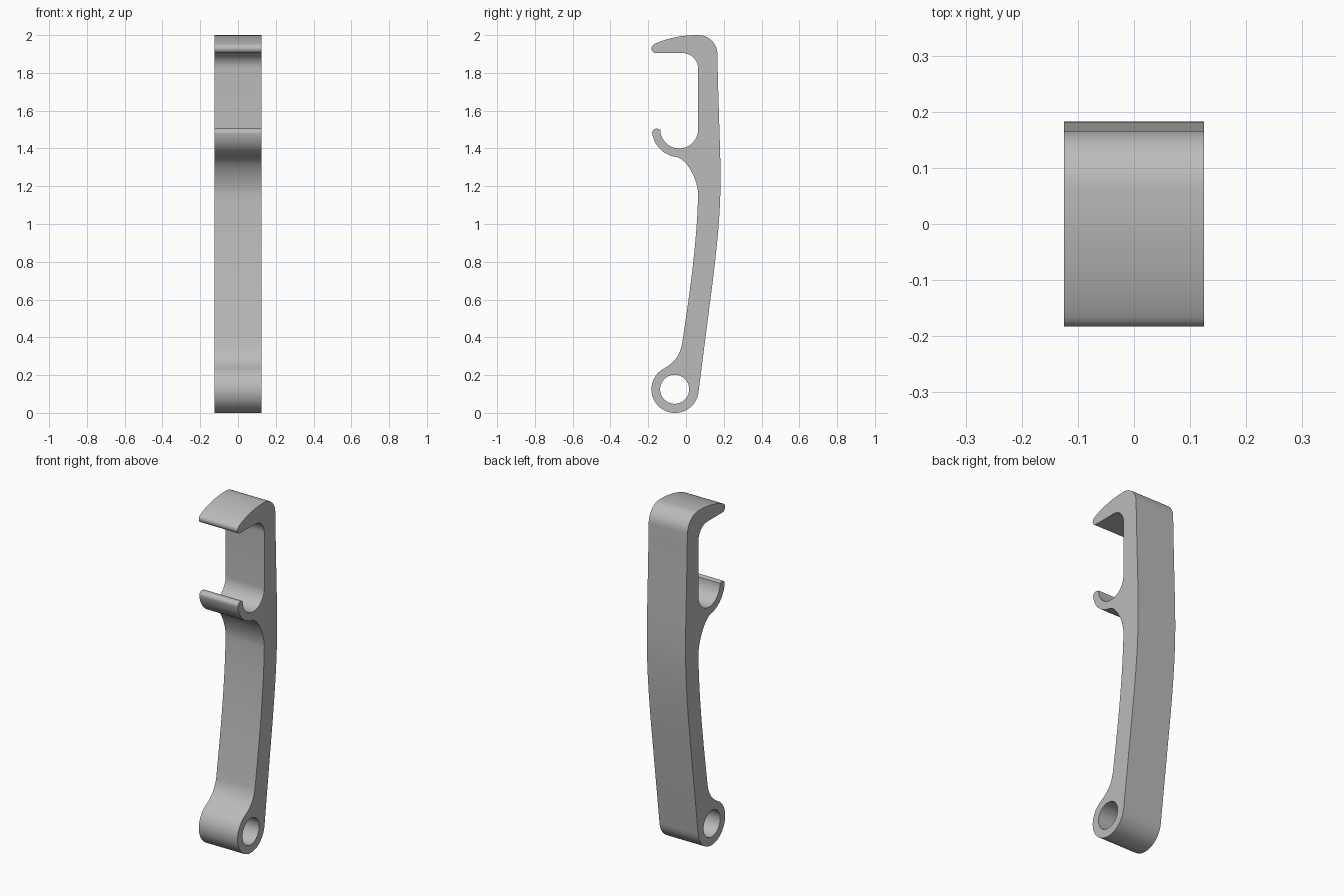
import bpy, math
from mathutils import Vector, Matrix
from mathutils.geometry import interpolate_bezier

cube = bpy.data.objects.get("Cube")
if cube:
    bpy.data.objects.remove(cube, do_unlink=True)

HALF_WIDTH = 0.125


def arc(cy, cz, r, start, end, steps=16):
    """Points on a circle, from start to end in degrees."""
    angles = [math.radians(start + (end - start) * i / steps) for i in range(steps + 1)]
    return [Vector((cy + r * math.cos(a), cz + r * math.sin(a))) for a in angles]


def bend(a, b, c, d, steps=16):
    """Cubic curve from a to d."""
    return list(interpolate_bezier(*(Vector(p) for p in (a, b, c, d)), steps + 1))


# Side outline (y, z), counter-clockwise from the bottom eye
outline = []
for piece in (
    arc(-0.058, 0.125, 0.125, 118, 353, 40),                                   # eye
    bend((0.125, 0.57), (0.165, 0.87), (0.183, 1.05), (0.183, 1.25)),          # back
    bend((0.183, 1.25), (0.182, 1.4), (0.172, 1.6), (0.166, 1.9)),
    arc(0.066, 1.9, 0.1, 0, 90),                                               # top corner
    bend((0.05, 2.0), (-0.02, 2.0), (-0.11, 1.982), (-0.168, 1.952)),          # upper hook
    arc(-0.159, 1.929, 0.024, 112, 270, 12),
    arc(-0.018, 1.823, 0.082, 90, 0),                                          # inner corner
    arc(-0.036, 1.5, 0.1, 0, -180, 28),                                        # cradle
    arc(-0.156, 1.482, 0.023, 60, 180, 10),                                    # lower hook lip
    arc(-0.034, 1.5, 0.146, 190, 260),
    bend((-0.05, 1.355), (0.01, 1.34), (0.064, 1.23), (0.064, 1.155)),         # under hook
    bend((0.064, 1.155), (0.058, 0.9), (0.02, 0.63), (-0.022, 0.36)),          # front
    bend((-0.022, 0.36), (-0.036, 0.29), (-0.075, 0.26), (-0.115, 0.236)),     # eye fillet
):
    for p in piece:
        if not outline or (p - outline[-1]).length > 0.003:
            outline.append(p)
if (outline[0] - outline[-1]).length < 0.003:
    outline.pop()
hole = arc(-0.06, 0.125, 0.077, 0, 360, 40)[:-1]

# Fill the outline around the hole and give it width
curve = bpy.data.curves.new("lever_profile", "CURVE")
curve.dimensions = "2D"
curve.fill_mode = "BOTH"
curve.extrude = HALF_WIDTH
for loop in (outline, hole):
    spline = curve.splines.new("POLY")
    spline.points.add(len(loop) - 1)
    for point, p in zip(spline.points, loop):
        point.co = (p.x, p.y, 0, 1)
    spline.use_cyclic_u = True
profile = bpy.data.objects.new("lever_profile", curve)
bpy.context.collection.objects.link(profile)
bpy.context.view_layer.update()
mesh = bpy.data.meshes.new_from_object(
    profile.evaluated_get(bpy.context.evaluated_depsgraph_get()))
bpy.data.objects.remove(profile, do_unlink=True)

# Stand the profile up: its plane becomes y-z, its depth runs along x
mesh.transform(Matrix(((0, 0, 1, 0), (1, 0, 0, 0), (0, 1, 0, 0), (0, 0, 0, 1))))
import bmesh
bm = bmesh.new()
bm.from_mesh(mesh)
bmesh.ops.remove_doubles(bm, verts=bm.verts, dist=0.0005)
bmesh.ops.recalc_face_normals(bm, faces=bm.faces)
bm.to_mesh(mesh)
bm.free()

lever = bpy.data.objects.new("hooked_lever", mesh)
bpy.context.collection.objects.link(lever)

# Plain grey
grey = bpy.data.materials.new("plain_grey")
grey.use_nodes = True
colour = (0.5, 0.5, 0.5, 1)
grey.diffuse_color = colour
grey.node_tree.nodes["Principled BSDF"].inputs["Base Color"].default_value = colour
mesh.materials.clear()
mesh.materials.append(grey)

bpy.ops.object.select_all(action="DESELECT")
lever.select_set(True)
bpy.context.view_layer.objects.active = lever
bpy.ops.object.shade_smooth_by_angle(angle=math.radians(35))
